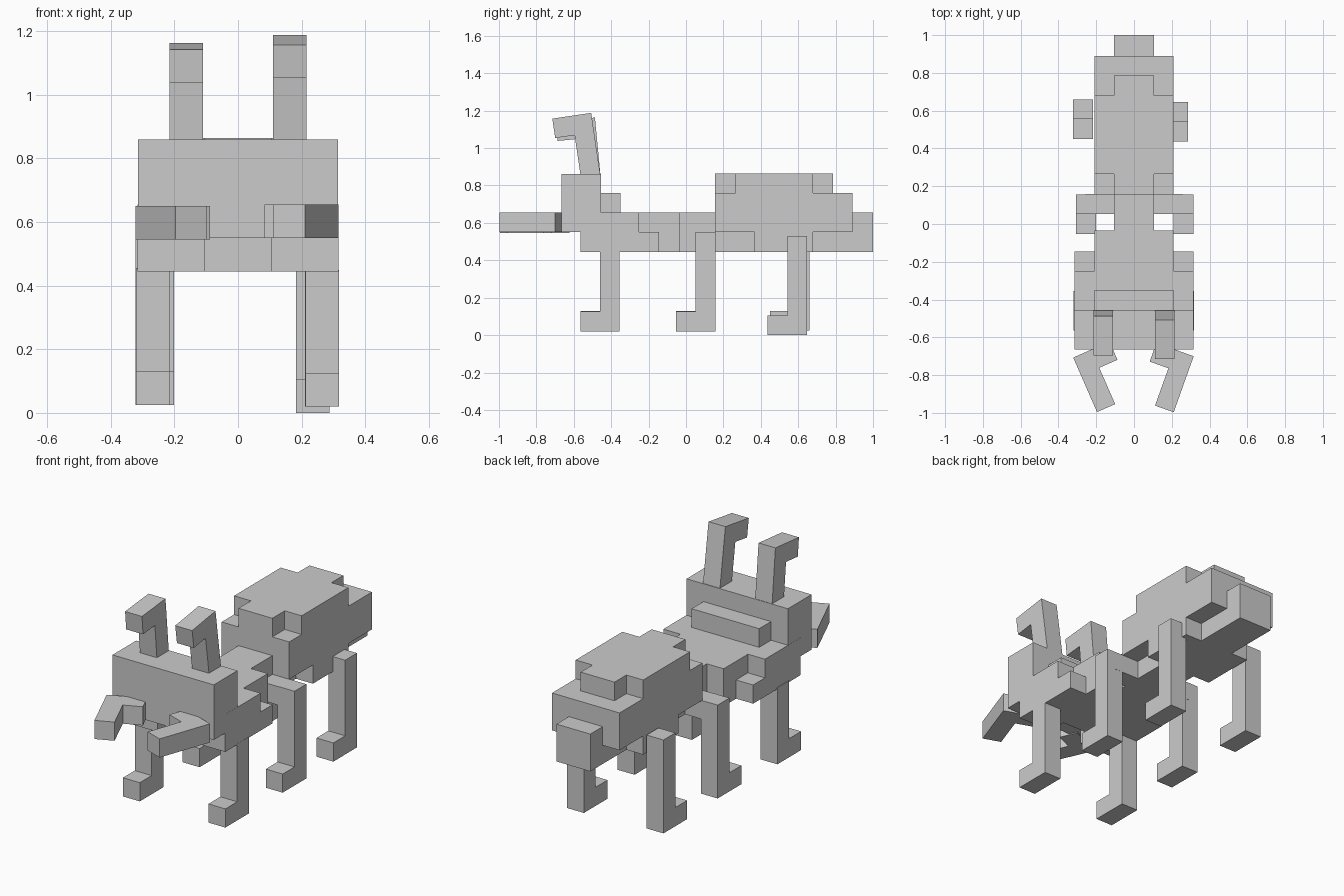
import bpy, bmesh, math
from mathutils import Vector

if "Cube" in bpy.data.objects:
    bpy.data.objects.remove(bpy.data.objects["Cube"])

U = 0.105  # block unit
grey = bpy.data.materials.new("plain grey")
grey.diffuse_color = (0.6, 0.6, 0.6, 1)
grey.use_nodes = True
grey.node_tree.nodes["Principled BSDF"].inputs["Base Color"].default_value = grey.diffuse_color


def prism(name, outline, depth):
    """Extrude a closed 3D outline along a depth vector."""
    bm = bmesh.new()
    face = bm.faces.new([bm.verts.new(p) for p in outline])
    ext = bmesh.ops.extrude_face_region(bm, geom=[face])
    verts = [g for g in ext["geom"] if isinstance(g, bmesh.types.BMVert)]
    bmesh.ops.translate(bm, verts=verts, vec=depth)
    bmesh.ops.recalc_face_normals(bm, faces=bm.faces)
    mesh = bpy.data.meshes.new(name)
    bm.to_mesh(mesh)
    bm.free()
    mesh.materials.append(grey)
    obj = bpy.data.objects.new(name, mesh)
    bpy.context.collection.objects.link(obj)
    return obj


def box(name, x, y, z):
    outline = [(x[0], y[0], z[0]), (x[1], y[0], z[0]), (x[1], y[1], z[0]), (x[0], y[1], z[0])]
    return prism(name, outline, (0, 0, z[1] - z[0]))


def hook(name, corner, stem, arm, length, depth):
    """L-shaped bar: long stem and a two-unit arm meeting at the corner."""
    c, s, a = Vector(corner), Vector(stem), Vector(arm)
    pts = [(0, 0), (0, 2 * U), (U, 2 * U), (U, U), (length, U), (length, 0)]
    return prism(name, [c + s * i + a * j for i, j in pts], depth)


def centred(name, half, y, z):
    return box(name, (-half, half), y, z)


# Head and the ridge behind it
centred("head", 0.315, (-0.665, -0.455), (0.55, 0.86))
centred("neck_ridge", 0.21, (-0.455, -0.35), (0.655, 0.76))

# Thorax and waist
centred("thorax", 0.21, (-0.455, -0.035), (0.445, 0.655))
centred("waist", 0.105, (-0.035, 0.16), (0.445, 0.655))

# Abdomen: stacked layers with notched corners
centred("abdomen_middle", 0.21, (0.155, 0.89), (0.55, 0.76))
centred("abdomen_top", 0.21, (0.265, 0.68), (0.76, 0.865))
centred("abdomen_top_ridge", 0.105, (0.155, 0.785), (0.76, 0.865))
centred("abdomen_bottom", 0.21, (0.365, 0.68), (0.445, 0.55))
centred("abdomen_keel", 0.105, (0.155, 0.89), (0.445, 0.55))
centred("tail", 0.105, (0.89, 1.0), (0.445, 0.655))

# Shoulders with a low step at the back, and hips of the middle legs
for side, s in (("left", -1), ("right", 1)):
    xs = sorted((s * 0.105, s * 0.316))
    box(side + "_shoulder", xs, (-0.565, -0.25), (0.445, 0.655))
    box(side + "_shoulder_step", xs, (-0.25, -0.145), (0.445, 0.55))
    hip = sorted((s * 0.10, s * 0.26 - 0.0))
    box(side + "_hip", hip, (0.052, 0.158), (0.445, 0.549))

# Legs: inner or left x, back of the heel y, sole z, height
legs = {
    "front_left_leg": (-0.32, -0.355, 0.025, 0.43),
    "front_right_leg": (0.212, -0.355, 0.02, 0.43),
    "middle_left_leg": (-0.307, 0.157, 0.025, 0.525),
    "middle_right_leg": (0.21, 0.157, 0.02, 0.53),
    "hind_left_leg": (-0.322, 0.66, 0.025, 0.525),
    "hind_right_leg": (0.182, 0.647, 0.0, 0.53),
}
for name, (x, y, z, h) in legs.items():
    hook(name, (x, y, z), (0, 0, 1), (0, -1, 0), h, (U, 0, 0))

# Antennae: tilted hooks bending forward
for name, x, y, z, deg in (("left_antenna", -0.215, -0.487, 1.163, 5.5),
                           ("right_antenna", 0.11, -0.507, 1.188, 8.4)):
    c, s = math.cos(math.radians(deg)), math.sin(math.radians(deg))
    hook(name, (x, y, z), (0, s, -c), (0, -c, -s), 0.335, (U, 0, 0))

# Mandibles: flat hooks turning inward
for name, x, y, z, side, deg in (("left_mandible", -0.322, -0.707, 0.545, -1, 23.6),
                                 ("right_mandible", 0.316, -0.7, 0.55, 1, 19.6)):
    c, s = math.cos(math.radians(deg)), math.sin(math.radians(deg))
    hook(name, (x, y, z), (-side * s, -c, 0), (-side * c, s, 0), 3 * U, (0, 0, U))
